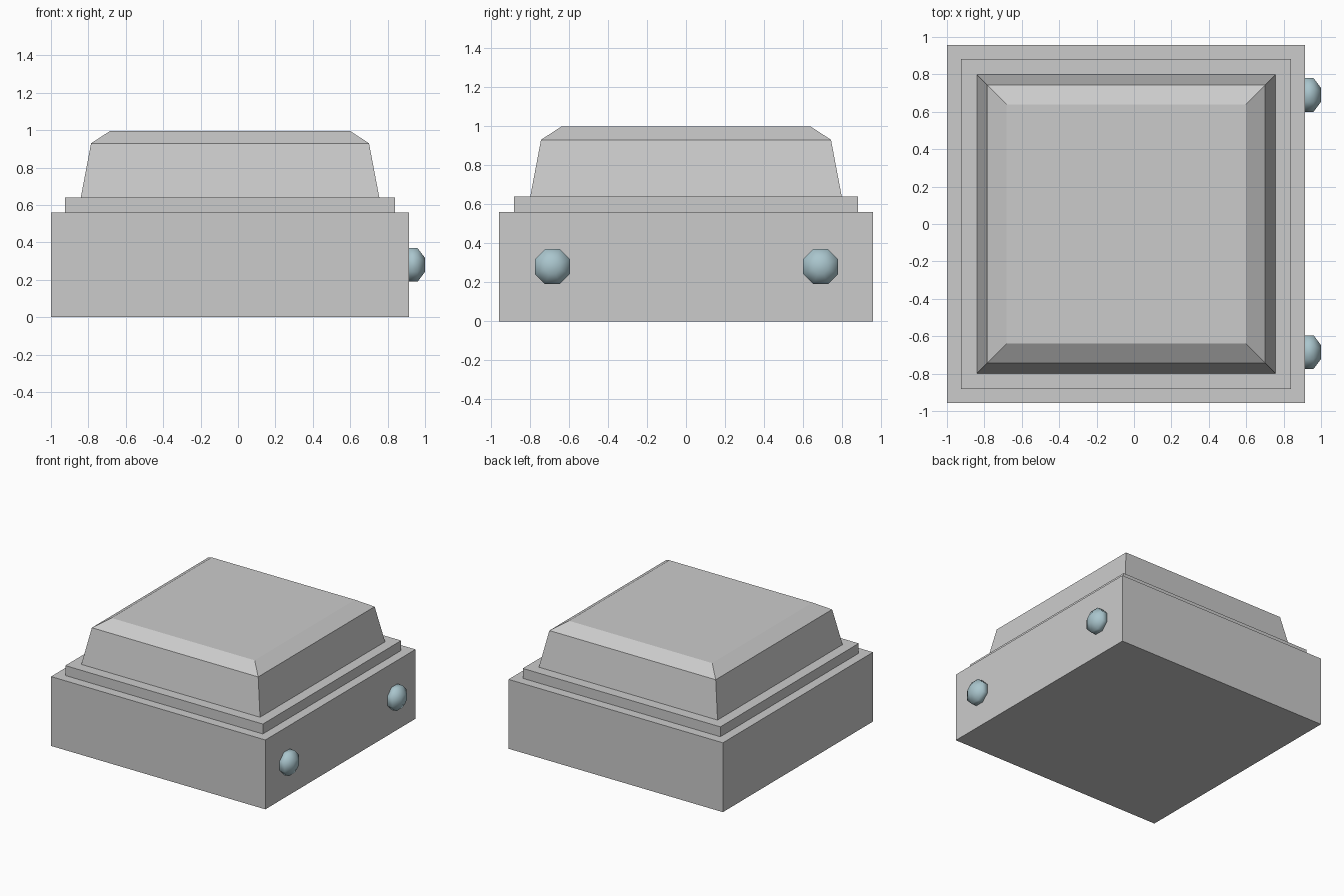
import bpy, bmesh, math
from mathutils import Vector

if "Cube" in bpy.data.objects:
    bpy.data.objects.remove(bpy.data.objects["Cube"])

CX = -0.0425  # centre of the square body; the lamps stick out on +x


def ring_solid(name, rings, smooth=False):
    """Closed solid skinned through a list of equal-length vertex rings."""
    bm = bmesh.new()
    loops = [[bm.verts.new(p) for p in ring] for ring in rings]
    n = len(rings[0])
    for a, b in zip(loops, loops[1:]):
        for i in range(n):
            j = (i + 1) % n
            bm.faces.new((a[i], a[j], b[j], b[i]))
    bm.faces.new(loops[0][::-1])
    bm.faces.new(loops[-1])
    bmesh.ops.recalc_face_normals(bm, faces=bm.faces)
    for f in bm.faces:
        f.smooth = smooth
    me = bpy.data.meshes.new(name)
    bm.to_mesh(me)
    bm.free()
    ob = bpy.data.objects.new(name, me)
    bpy.context.collection.objects.link(ob)
    return ob


def tiers(name, *sections):
    """Stack of rectangles given as (half x, half y, z)."""
    signs = ((-1, -1), (1, -1), (1, 1), (-1, 1))
    return ring_solid(name, [[Vector((CX + sx * hx, sy * hy, z)) for sx, sy in signs]
                             for hx, hy, z in sections])


# Base block, stepped plate and tapered cap
tiers("base_block", (0.9575, 0.9575, 0), (0.9575, 0.9575, 0.56))
tiers("step_plate", (0.8825, 0.8825, 0.56), (0.8825, 0.8825, 0.64))
tiers("tapered_cap", (0.798, 0.798, 0.64), (0.743, 0.743, 0.93), (0.64, 0.64, 0.997))

# Two eight-sided rounded lamps on the right side
glass = bpy.data.materials.new("lamp_blue")
glass.diffuse_color = (0.40, 0.56, 0.61, 1)
glass.use_nodes = True
glass.node_tree.nodes["Principled BSDF"].inputs["Base Color"].default_value = glass.diffuse_color
profile = ((0.90, 0.0975), (0.960, 0.0975), (1.0, 0.04))
for side, y in (("front", -0.685), ("back", 0.69)):
    rings = []
    for x, r in profile:
        angles = [math.pi / 8 + k * math.pi / 4 for k in range(8)]
        rings.append([Vector((x, y + r * math.cos(a), 0.28 + r * math.sin(a))) for a in angles])
    lamp = ring_solid(side + "_lamp", rings, smooth=True)
    lamp.data.materials.append(glass)
